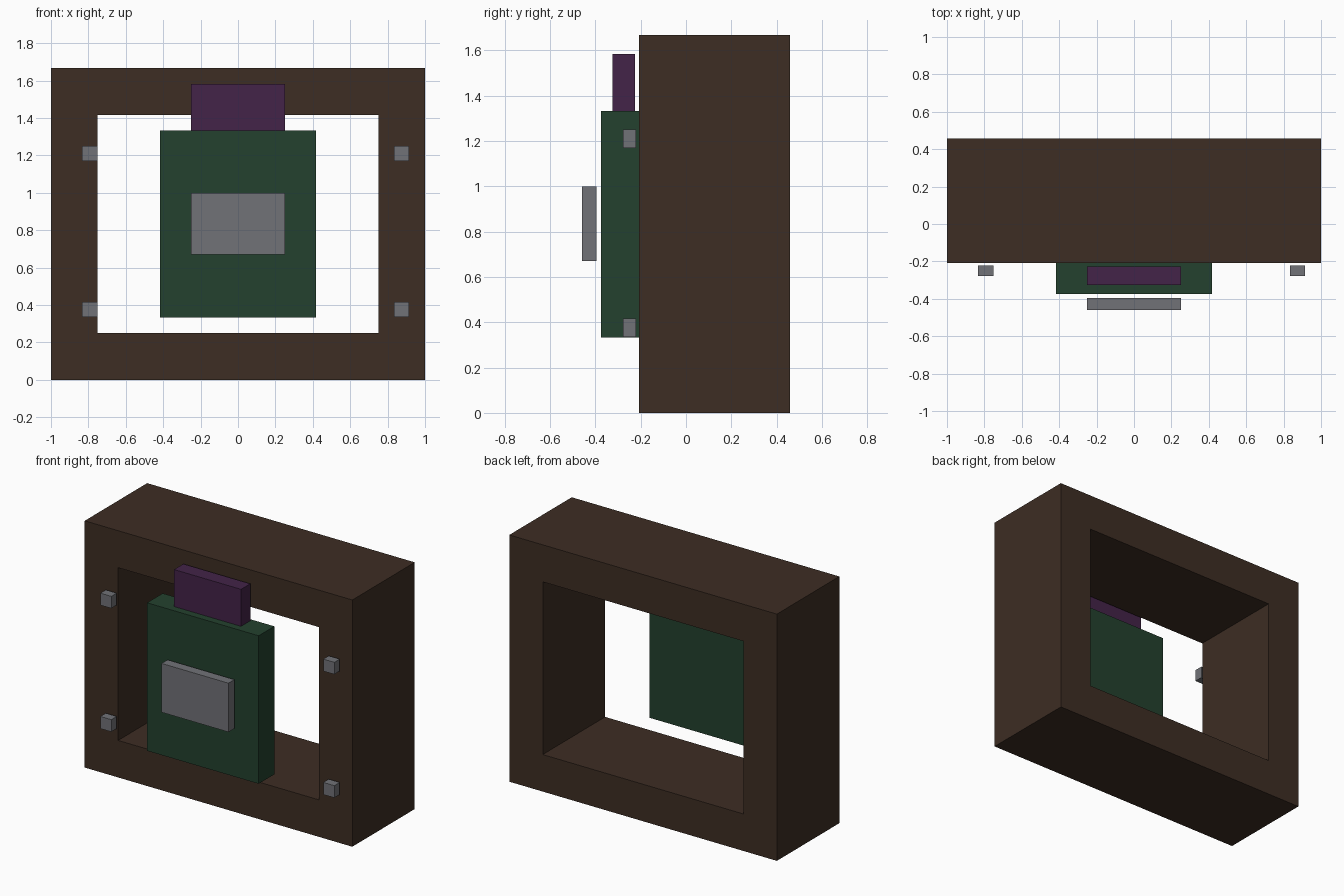
import bpy
import bmesh

if "Cube" in bpy.data.objects:
    bpy.data.objects.remove(bpy.data.objects["Cube"])


def material(name, rgb):
    """Flat material from 0-255 sRGB values converted to linear."""
    m = bpy.data.materials.new(name)
    lin = [((c / 255 + 0.055) / 1.055) ** 2.4 for c in rgb]
    m.diffuse_color = (*lin, 1)
    m.use_nodes = True
    m.node_tree.nodes["Principled BSDF"].inputs["Base Color"].default_value = m.diffuse_color
    return m


wood = material("dark_brown", (61, 45, 35))
green = material("dark_green", (35, 65, 46))
purple = material("dark_purple", (67, 35, 72))
grey = material("metal_grey", (113, 114, 119))


def add_object(name, bm, mat):
    bmesh.ops.recalc_face_normals(bm, faces=bm.faces)
    mesh = bpy.data.meshes.new(name)
    bm.to_mesh(mesh)
    bm.free()
    mesh.materials.append(mat)
    obj = bpy.data.objects.new(name, mesh)
    bpy.context.collection.objects.link(obj)
    return obj


def box(name, x, y, z, mat):
    """Box spanning the given (min, max) ranges."""
    bm = bmesh.new()
    bmesh.ops.create_cube(bm, size=1)
    for v in bm.verts:
        v.co = [r[0] if c < 0 else r[1] for c, r in zip(v.co, (x, y, z))]
    return add_object(name, bm, mat)


# Deep rectangular frame: a ring of quads extruded backwards
FRONT, BACK = -0.208, 0.458
bm = bmesh.new()


def rectangle(w, z0, z1):
    return [bm.verts.new((x, FRONT, z))
            for x, z in ((-w, z0), (w, z0), (w, z1), (-w, z1))]


outer = rectangle(1.0, 0.0, 1.667)
inner = rectangle(0.75, 0.25, 1.417)
for i in range(4):
    j = (i + 1) % 4
    bm.faces.new((outer[i], outer[j], inner[j], inner[i]))
ext = bmesh.ops.extrude_face_region(bm, geom=bm.faces[:], use_keep_orig=True)
moved = [g for g in ext["geom"] if isinstance(g, bmesh.types.BMVert)]
bmesh.ops.translate(bm, verts=moved, vec=(0, BACK - FRONT, 0))
add_object("frame", bm, wood)

# Hanging panel, its top block and the floating front plate
box("panel", (-0.417, 0.417), (-0.375, FRONT), (0.333, 1.333), green)
box("top_block", (-0.25, 0.25), (-0.325, -0.226), (1.333, 1.583), purple)
box("front_plate", (-0.25, 0.25), (-0.459, -0.395), (0.67, 1.0), grey)

# Four small studs in front of the frame
for side, x in (("left", (-0.833, -0.752)), ("right", (0.833, 0.915))):
    for level, z in (("lower", (0.335, 0.417)), ("upper", (1.169, 1.25))):
        box(f"{level}_{side}_stud", x, (-0.279, -0.221), z, grey)
